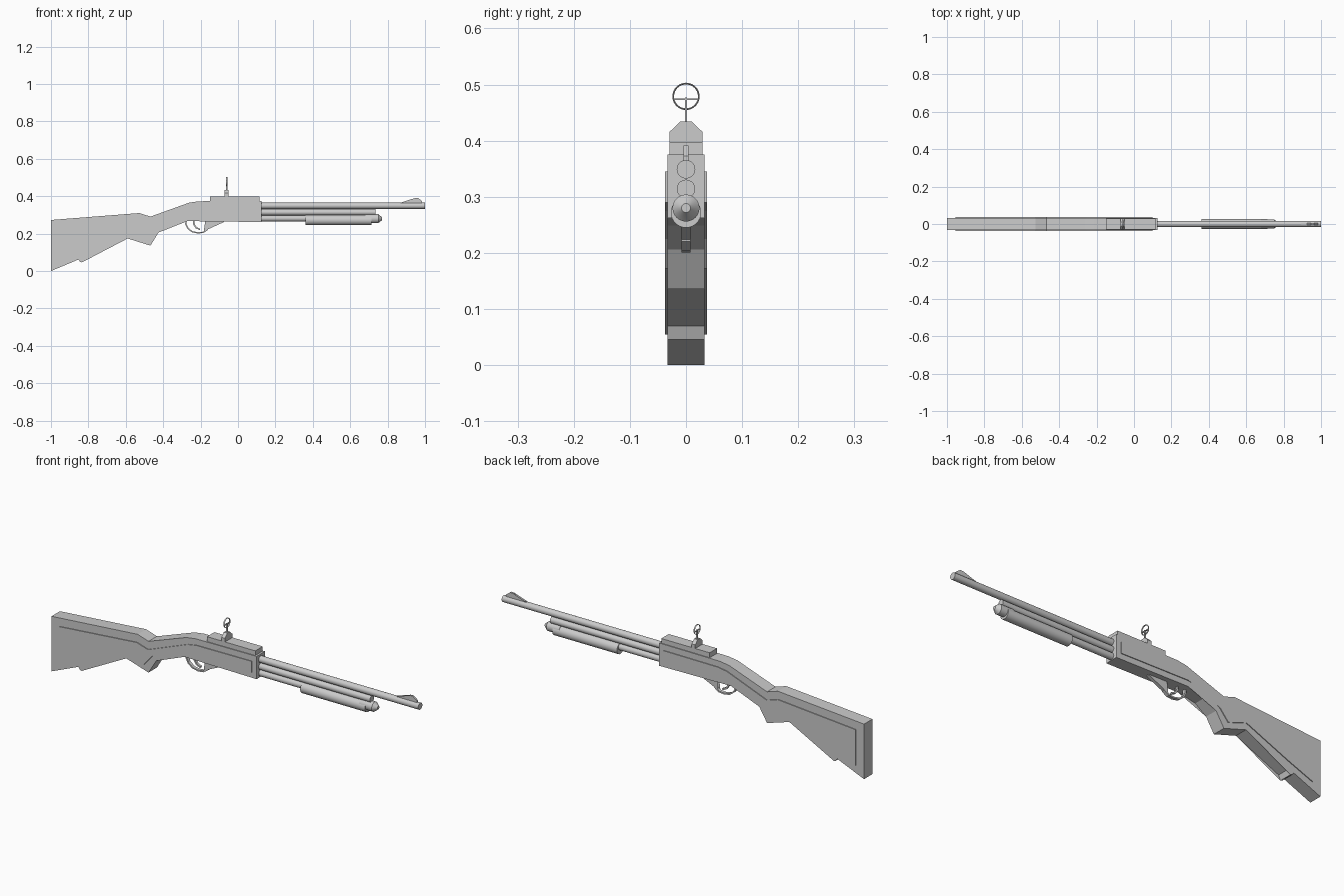
import bpy, bmesh, math
from mathutils import Vector

if "Cube" in bpy.data.objects:
    bpy.data.objects.remove(bpy.data.objects["Cube"])


def finish(name, bm):
    bmesh.ops.recalc_face_normals(bm, faces=bm.faces)
    me = bpy.data.meshes.new(name)
    bm.to_mesh(me)
    bm.free()
    ob = bpy.data.objects.new(name, me)
    bpy.context.collection.objects.link(ob)
    return ob


def prism(name, pts, half, place=lambda a, b, t: (a, t, b)):
    """Extrude a closed outline by +-half; default outline plane is x-z."""
    bm = bmesh.new()
    lo = [bm.verts.new(place(a, b, -half)) for a, b in pts]
    hi = [bm.verts.new(place(a, b, half)) for a, b in pts]
    bm.faces.new(lo)
    bm.faces.new(hi)
    n = len(pts)
    for i in range(n):
        j = (i + 1) % n
        bm.faces.new((lo[i], lo[j], hi[j], hi[i]))
    bmesh.ops.triangulate(bm, faces=[f for f in bm.faces if len(f.verts) > 4])
    return finish(name, bm)


def ribbon(name, path, thick, half):
    """Thin strap following an x-z path."""
    p = [Vector(v) for v in path]
    outer, inner = [], []
    for i, v in enumerate(p):
        d = (p[min(i + 1, len(p) - 1)] - p[max(i - 1, 0)]).normalized()
        nrm = Vector((-d.y, d.x)) * thick / 2
        outer.append(v + nrm)
        inner.append(v - nrm)
    return prism(name, outer + inner[::-1], half)


def lathe(name, rings, z, seg=32):
    """Capped round part along x from (x, radius) rings."""
    bm = bmesh.new()
    loops = [[bm.verts.new((x, r * math.cos(2 * math.pi * k / seg),
                            z + r * math.sin(2 * math.pi * k / seg)))
              for k in range(seg)] for x, r in rings]
    for a, b in zip(loops, loops[1:]):
        for k in range(seg):
            m = (k + 1) % seg
            bm.faces.new((a[k], a[m], b[m], b[k]))
    bm.faces.new(loops[0])
    bm.faces.new(loops[-1])
    ob = finish(name, bm)
    bpy.ops.object.select_all(action='DESELECT')
    ob.select_set(True)
    bpy.context.view_layer.objects.active = ob
    bpy.ops.object.shade_smooth_by_angle(angle=math.radians(30))
    return ob


# stock and receiver in one outline
prism("stock_body", [
    (-1, 0), (-1, .273), (-.527, .31), (-.468, .291), (-.26, .366),
    (-.21, .373), (.125, .375), (.125, .262), (-.27, .267), (-.366, .249),
    (-.425, .206), (-.468, .136), (-.59, .174), (-.825, .07),
    (-.835, .046), (-.845, .05), (-.852, .062)], .033)

# raised side panels, both sides
prism("side_panels", [
    (-.955, .055), (-.955, .235), (-.53, .27), (-.468, .251), (-.25, .335),
    (-.20, .343), (.1, .345), (.1, .29), (-.27, .295), (-.38, .275),
    (-.445, .225), (-.49, .172), (-.59, .206), (-.82, .108)], .037)

# top rail
prism("top_rail", [(-.15, .37), (-.15, .398), (.115, .398), (.115, .37)], .029)

# tubes
lathe("barrel", [(.12, .0165), (1, .0165)], .349)
lathe("upper_tube", [(.12, .0165), (.735, .0165)], .314)
lathe("lower_tube", [(.12, .016), (.72, .016)], .281)
lathe("fore_grip", [(.36, .027), (.715, .027)], .272)
lathe("tube_cap", [(.68, .024), (.75, .024), (.752, .022), (.77, .008)], .28)

# front sight
prism("front_sight", [(.86, .362), (.925, .368), (.945, .39), (.962, .391),
                      (.985, .373), (.985, .362)], .0045)

# rear ring sight
across = lambda a, b, t: (-.061 + t, a, b)
prism("sight_base", [(-.029, .396), (-.029, .416), (-.01, .434),
                     (.01, .434), (.029, .416), (.029, .396)], .010, across)
prism("sight_post", [(-.0015, .43), (-.0015, .477),
                     (.0015, .477), (.0015, .43)], .004, across)
prism("sight_crossbar", [(-.023, .4725), (-.023, .4755),
                         (.023, .4755), (.023, .4725)], .003, across)
bpy.ops.mesh.primitive_torus_add(
    major_radius=.0228, minor_radius=.0015, major_segments=40,
    minor_segments=8, location=(-.061, 0, .479),
    rotation=(0, math.pi / 2, 0))
ring = bpy.context.object
ring.name = "sight_ring"
ring.scale.z = 2.5

# trigger guard, its front wedge, and trigger
ribbon("trigger_guard", [
    (-.278, .27), (-.279, .25), (-.268, .228), (-.245, .21), (-.215, .204),
    (-.185, .207), (-.163, .222), (-.16, .24), (-.172, .27)], .007, .008)
prism("guard_front", [(-.168, .27), (-.163, .222), (-.075, .262),
                      (-.075, .27)], .008)
ribbon("trigger", [(-.238, .27), (-.236, .25), (-.224, .232),
                   (-.203, .222)], .008, .006)
